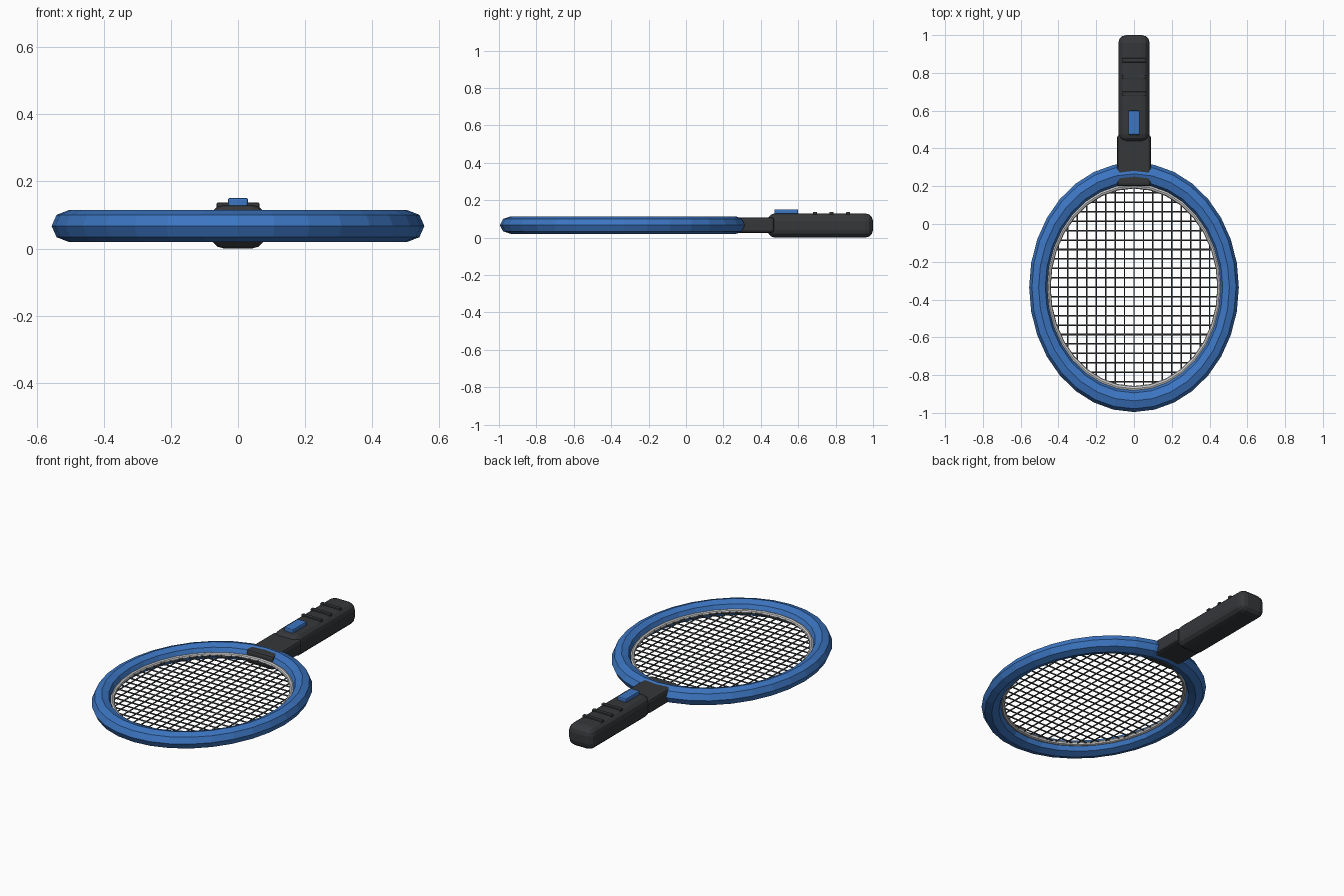
import bpy, bmesh
from math import pi, cos, sin, sqrt
from mathutils import Matrix, Vector

if "Cube" in bpy.data.objects:
    bpy.data.objects.remove(bpy.data.objects["Cube"])


def material(name, rgb):
    m = bpy.data.materials.new(name)
    m.diffuse_color = (*rgb, 1)
    m.use_nodes = True
    m.node_tree.nodes["Principled BSDF"].inputs["Base Color"].default_value = m.diffuse_color
    return m


BLUE = material("blue plastic", (0.045, 0.18, 0.54))
BLACK = material("black rubber", (0.035, 0.038, 0.042))
WIRE = material("dark wire", (0.06, 0.065, 0.07))
CY, CZ = -0.335, 0.067      # centre of the head


def finish(name, bm, mat=None):
    bmesh.ops.recalc_face_normals(bm, faces=bm.faces[:])
    me = bpy.data.meshes.new(name)
    bm.to_mesh(me)
    bm.free()
    ob = bpy.data.objects.new(name, me)
    bpy.context.collection.objects.link(ob)
    if mat:
        me.materials.append(mat)
    return ob


def oval_ring(name, major, minor, tube_h, stretch, mat=None, n=32, k=8):
    bm = bmesh.new()
    rows = []
    for i in range(n):
        a = 2 * pi * i / n
        row = []
        for j in range(k):
            b = 2 * pi * j / k
            r = major + minor * cos(b)
            row.append(bm.verts.new((r * cos(a), CY + stretch * r * sin(a), CZ + tube_h * sin(b))))
        rows.append(row)
    for i in range(n):
        p, q = rows[i], rows[(i + 1) % n]
        for j in range(k):
            bm.faces.new((p[j], q[j], q[(j + 1) % k], p[(j + 1) % k]))
    return finish(name, bm, mat)


def rounded_box(name, lo, hi, bevel, segments, mat):
    lo, hi = Vector(lo), Vector(hi)
    bm = bmesh.new()
    bmesh.ops.create_cube(bm, size=1, matrix=Matrix.Translation((lo + hi) / 2) @ Matrix.Diagonal((*(hi - lo), 1)))
    ob = finish(name, bm, mat)
    mod = ob.modifiers.new("rounding", 'BEVEL')
    mod.width = bevel
    mod.segments = segments
    return ob


# Head: blue frame and thin inner rim
oval_ring("head_frame", 0.505, 0.05, 0.047, 1.19, BLUE)
oval_ring("inner_rim", 0.453, 0.012, 0.012, 1.185)

# Wire grid clipped to the oval
RX, RY, STEP, WR = 0.452, 0.536, 0.05, 0.004
bm = bmesh.new()


def wire(centre, length, axis):
    rot = Matrix.Rotation(pi / 2, 4, 'Y' if axis == 'X' else 'X')
    bmesh.ops.create_cone(bm, cap_ends=True, segments=6, radius1=WR, radius2=WR, depth=length,
                          matrix=Matrix.Translation(centre) @ rot)


for i in range(-8, 9):
    wire((i * STEP, CY, CZ), 2 * RY * sqrt(1 - (i * STEP / RX) ** 2), 'Y')
for i in range(-10, 11):
    wire((0, CY + i * STEP, CZ), 2 * RX * sqrt(1 - (i * STEP / RY) ** 2), 'X')
finish("wire_grid", bm, WIRE)

# Neck passing through the frame, and handle
rounded_box("neck", (-0.09, 0.2, 0.026), (0.09, 0.472, 0.109), 0.015, 2, BLACK)
rounded_box("handle", (-0.083, 0.435, 0), (0.083, 1.0, 0.13), 0.042, 3, BLACK)

# Grip ridges and push button
for i, y in enumerate((0.69, 0.778, 0.867)):
    rounded_box(f"grip_ridge_{i + 1}", (-0.064, y - 0.011, 0.122), (0.064, y + 0.011, 0.137), 0.004, 2, BLACK)
rounded_box("button", (-0.03, 0.472, 0.12), (0.03, 0.6, 0.151), 0.006, 2, BLUE)
